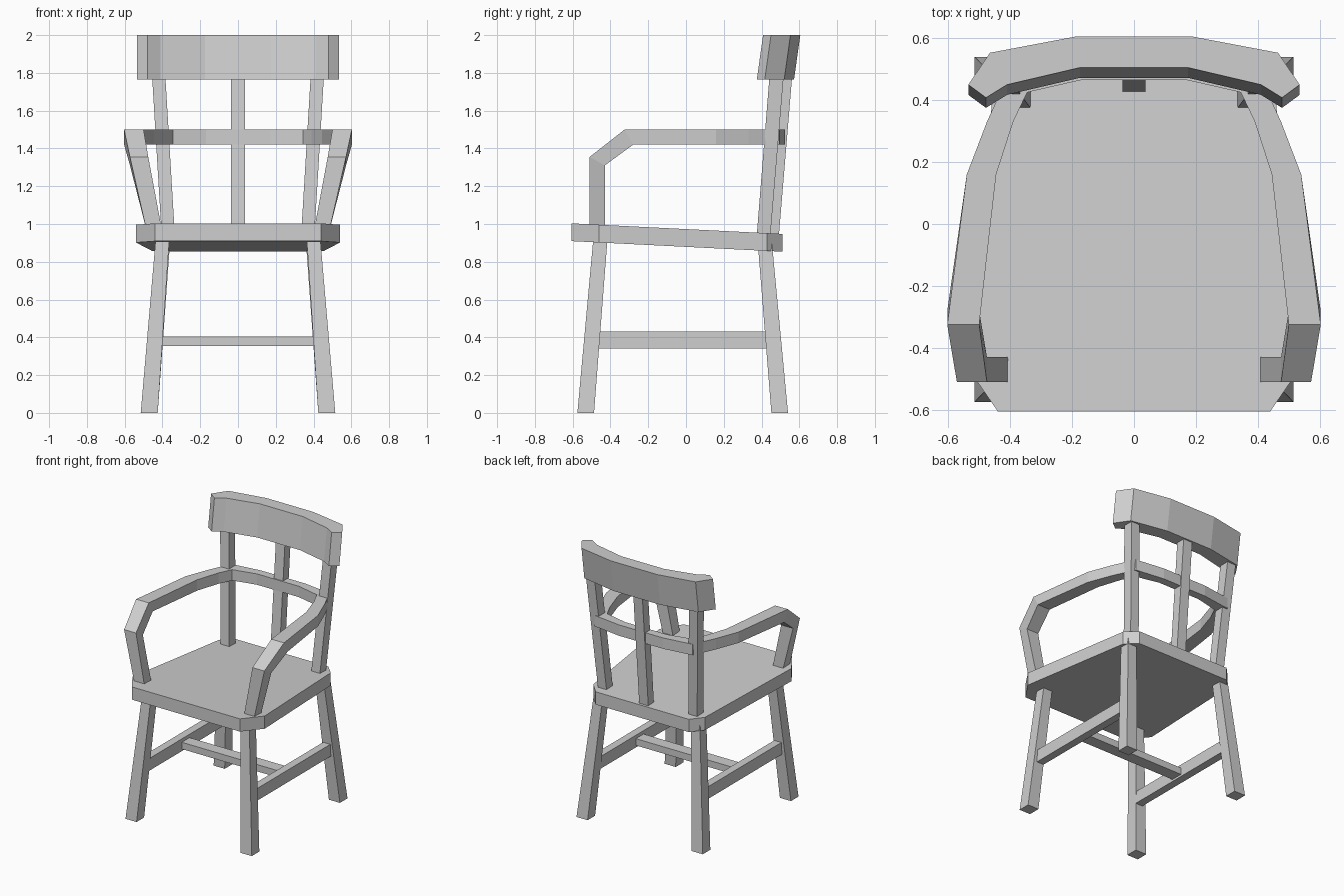
import bpy
import bmesh

cube = bpy.data.objects.get("Cube")
if cube:
    bpy.data.objects.remove(cube, do_unlink=True)

grey = bpy.data.materials.new("light_grey")
grey.use_nodes = True
colour = (0.62, 0.62, 0.62, 1)
grey.diffuse_color = colour
grey.node_tree.nodes["Principled BSDF"].inputs["Base Color"].default_value = colour


def loft(name, rings):
    """Skin a row of matching rings and cap both ends."""
    bm = bmesh.new()
    rows = [[bm.verts.new(p) for p in ring] for ring in rings]
    n = len(rows[0])
    for a, b in zip(rows, rows[1:]):
        for i in range(n):
            j = (i + 1) % n
            bm.faces.new((a[i], a[j], b[j], b[i]))
    bm.faces.new(rows[0][::-1])
    bm.faces.new(rows[-1])
    bmesh.ops.recalc_face_normals(bm, faces=bm.faces)
    mesh = bpy.data.meshes.new(name)
    bm.to_mesh(mesh)
    bm.free()
    mesh.materials.append(grey)
    obj = bpy.data.objects.new(name, mesh)
    bpy.context.collection.objects.link(obj)
    return obj


def rect(x0, x1, y0, y1, z):
    return [(x0, y0, z), (x1, y0, z), (x1, y1, z), (x0, y1, z)]


def mirrored(half):
    return half + [(-x, y) for x, y in reversed(half)]


def flip(ring):
    return [(-x, y, z) for x, y, z in ring]


def pair(name, rings):
    loft(name + "_left", rings)
    loft(name + "_right", [flip(r) for r in rings])


# Seat: chamfered board sloping down to the back
seat = mirrored([(0.44, -0.605), (0.54, -0.46), (0.455, 0.43), (0.38, 0.51)])
loft("seat", [[(x, y, z - 0.05 * y) for x, y in seat] for z in (0.879, 0.973)])

# Splayed, tapered legs
pair("front_leg", [rect(0.425, 0.515, -0.575, -0.487, 0),
                   rect(0.363, 0.435, -0.49, -0.415, 0.93)])
pair("back_leg", [rect(0.425, 0.515, 0.452, 0.54, 0),
                  rect(0.36, 0.432, 0.38, 0.455, 0.9)])

# Stretchers
pair("side_stretcher", [rect(0.402, 0.46, -0.5, 0.46, z) for z in (0.34, 0.43)])
loft("cross_stretcher", [rect(-0.42, 0.42, -0.08, 0.01, z) for z in (0.355, 0.405)])

# Back posts leaning backwards
pair("back_post", [rect(0.333, 0.403, 0.373, 0.445, 0.92),
                   rect(0.387, 0.457, 0.445, 0.52, 1.82)])
loft("centre_post", [rect(-0.037, 0.037, 0.425, 0.49, 0.92),
                     rect(-0.037, 0.037, 0.498, 0.565, 1.82)])

# Curved head board, leaning with the posts
board = mirrored([(0.19, 0.605), (0.465, 0.553), (0.535, 0.45),
                  (0.478, 0.408), (0.41, 0.45), (0.175, 0.505)])
loft("head_board", [[(x, y + lean, z) for x, y in board]
                    for lean, z in ((-0.033, 1.765), (0, 2.0))])


# Arms and back rail in one continuous bent bar
def section(inner, outer, top, under, back=0):
    """Inner and outer x, (y, z) of top and underside, extra y on the outside."""
    (yt, zt), (yu, zu) = top, under
    return [(outer, yt + back, zt), (inner, yt, zt),
            (inner, yu, zu), (outer, yu + back, zu)]


def level(inner, outer, y, back=0):
    return section(inner, outer, (y, 1.5), (y, 1.42), back)


arm = [
    section(0.403, 0.485, (-0.51, 0.97), (-0.43, 0.97)),
    section(0.475, 0.572, (-0.51, 1.355), (-0.43, 1.31)),
    section(0.50, 0.603, (-0.325, 1.5), (-0.28, 1.42)),
    level(0.445, 0.54, 0.16),
    level(0.39, 0.475, 0.33),
    level(0.345, 0.40, 0.425, 0.07),
    level(0.17, 0.18, 0.465, 0.06),
]
loft("arms_and_back_rail", arm + [flip(r) for r in reversed(arm)])
